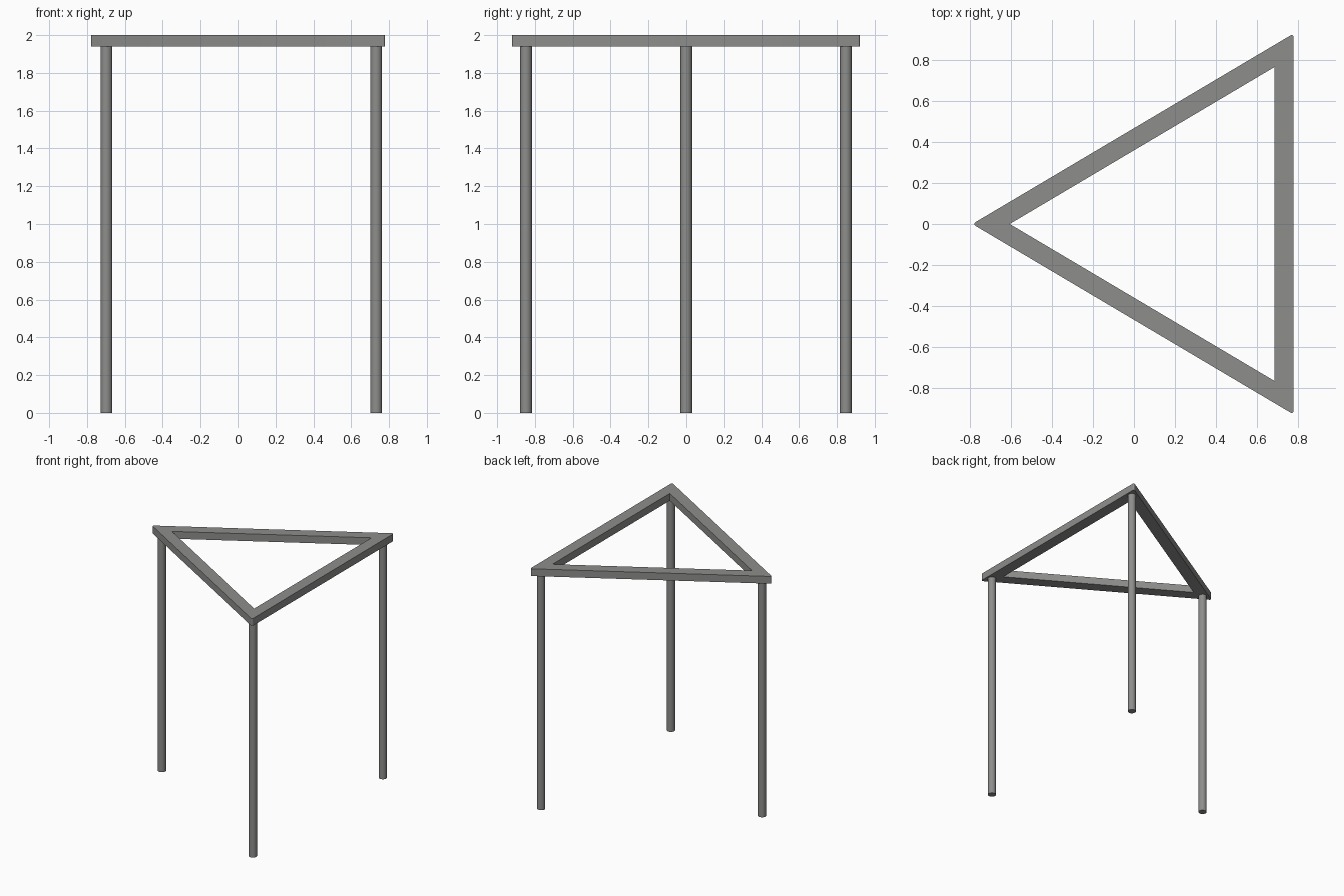
import bpy, bmesh, math
from mathutils import Vector

if "Cube" in bpy.data.objects:
    bpy.data.objects.remove(bpy.data.objects["Cube"])

LEGS = [Vector((-0.697, 0)), Vector((0.732, -0.847)), Vector((0.732, 0.847))]  # counter-clockwise
HALF_W, ROUND = 0.0465, 0.01
LEG_R, Z_UNDER, Z_TOP = 0.031, 1.94, 2.0

steel = bpy.data.materials.new("grey steel")
steel.diffuse_color = (0.27, 0.27, 0.265, 1)
steel.use_nodes = True
steel.node_tree.nodes["Principled BSDF"].inputs["Base Color"].default_value = steel.diffuse_color


def finish(bm, name):
    bmesh.ops.recalc_face_normals(bm, faces=bm.faces)
    mesh = bpy.data.meshes.new(name)
    bm.to_mesh(mesh)
    bm.free()
    mesh.materials.append(steel)
    obj = bpy.data.objects.new(name, mesh)
    bpy.context.collection.objects.link(obj)
    bpy.ops.object.select_all(action='DESELECT')
    obj.select_set(True)
    bpy.context.view_layer.objects.active = obj
    bpy.ops.object.shade_smooth_by_angle(angle=math.radians(35))
    return obj


# Triangular top frame: mitred bars with rounded outer corners
bm = bmesh.new()
inner, arcs = [], []
for i, p in enumerate(LEGS):
    d_in = (p - LEGS[i - 1]).normalized()
    d_out = (LEGS[(i + 1) % 3] - p).normalized()
    n_in, n_out = Vector((d_in.y, -d_in.x)), Vector((d_out.y, -d_out.x))
    miter = (n_in + n_out) / (1 + n_in.dot(n_out))
    centre = p + miter * (HALF_W - ROUND)
    a0 = math.atan2(n_in.y, n_in.x)
    turn = n_in.angle(n_out)
    arc = []
    for k in range(7):
        a = a0 + turn * k / 6
        arc.append(bm.verts.new((centre.x + ROUND * math.cos(a),
                                 centre.y + ROUND * math.sin(a), Z_UNDER)))
    arcs.append(arc)
    q = p - miter * HALF_W
    inner.append(bm.verts.new((q.x, q.y, Z_UNDER)))
for i in range(3):
    j = (i + 1) % 3
    bm.faces.new(arcs[i] + [inner[i]])
    bm.faces.new([arcs[i][-1], arcs[j][0], inner[j], inner[i]])
top = bmesh.ops.extrude_face_region(bm, geom=bm.faces[:], use_keep_orig=True)
bmesh.ops.translate(bm, vec=(0, 0, Z_TOP - Z_UNDER),
                    verts=[g for g in top["geom"] if isinstance(g, bmesh.types.BMVert)])
finish(bm, "triangle_frame")

# Three round legs under the corners
for name, p in zip(("left_leg", "front_right_leg", "back_right_leg"), LEGS):
    bm = bmesh.new()
    bmesh.ops.create_cone(bm, cap_ends=True, segments=32, radius1=LEG_R,
                          radius2=LEG_R, depth=Z_UNDER)
    bmesh.ops.translate(bm, vec=(p.x, p.y, Z_UNDER / 2), verts=bm.verts)
    finish(bm, name)
